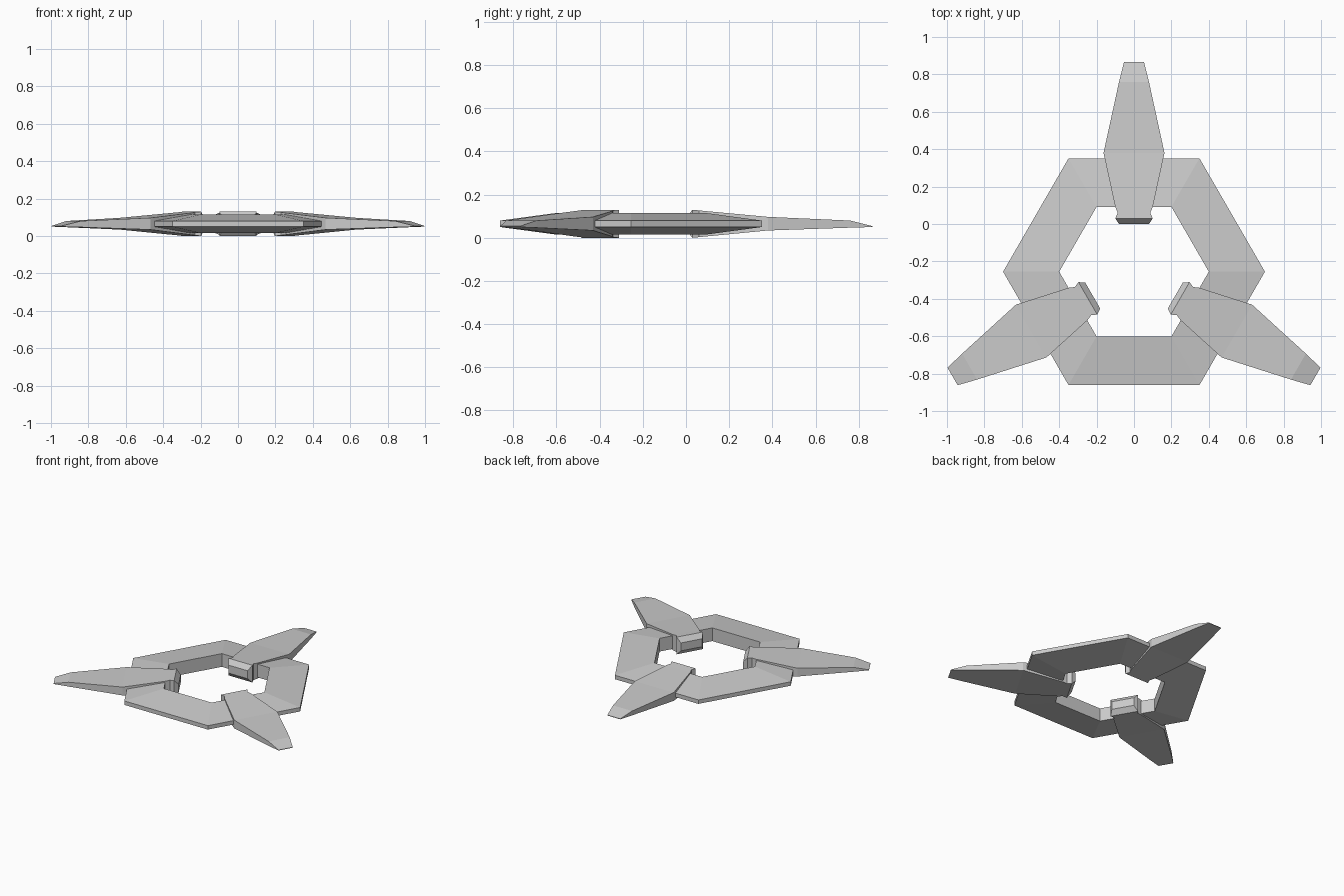
import bpy
import bmesh
from math import radians, cos, sin
from mathutils import Matrix, Vector

if "Cube" in bpy.data.objects:
    bpy.data.objects.remove(bpy.data.objects["Cube"], do_unlink=True)

CENTRE = Vector((0, -0.255, 0))
MID_Z = 0.065

grey = bpy.data.materials.new("plain grey")
grey.use_nodes = True
GREY = (0.6, 0.6, 0.6, 1)
grey.diffuse_color = GREY
grey.node_tree.nodes["Principled BSDF"].inputs["Base Color"].default_value = GREY


def loft(name, sections, closed):
    """Join four-point sections with quads; cap the ends unless closed."""
    bm = bmesh.new()
    rings = [[bm.verts.new(p) for p in s] for s in sections]
    pairs = list(zip(rings, rings[1:]))
    if closed:
        pairs.append((rings[-1], rings[0]))
    else:
        bm.faces.new(rings[0])
        bm.faces.new(rings[-1])
    for a, b in pairs:
        for i in range(4):
            j = (i + 1) % 4
            bm.faces.new((a[i], a[j], b[j], b[i]))
    bmesh.ops.recalc_face_normals(bm, faces=bm.faces)
    mesh = bpy.data.meshes.new(name)
    bm.to_mesh(mesh)
    bm.free()
    mesh.materials.append(grey)
    obj = bpy.data.objects.new(name, mesh)
    obj.location = CENTRE
    bpy.context.collection.objects.link(obj)
    return obj


# Six-sided ring: thick at the inner edge, thin at the outer edge
profile = [(0.4, -0.05), (0.7, -0.015), (0.7, 0.015), (0.4, 0.05)]
ring = [[(r * cos(radians(a)), r * sin(radians(a)), MID_Z + z)
         for r, z in profile] for a in range(0, 360, 60)]
loft("hexagon_ring", ring, True)

# Arm stations: distance out, half width, bottom, top
stations = [
    (0.255, 0.08, 0.035, 0.095),   # chamfered inner end
    (0.285, 0.10, 0.0, 0.13),
    (0.315, 0.087, 0.003, 0.127),  # pinched neck
    (0.345, 0.10, 0.006, 0.124),
    (0.635, 0.163, 0.034, 0.097),  # widest point
    (1.015, 0.08, 0.047, 0.08),
    (1.12, 0.054, 0.05, 0.054),    # sloped tip
]
for name, angle in (("back_arm", 0), ("right_arm", 120), ("left_arm", 240)):
    turn = Matrix.Rotation(radians(angle), 3, "Z")
    arm = [[turn @ Vector(p) for p in
            ((-w, r, lo), (w, r, lo), (w, r, hi), (-w, r, hi))]
           for r, w, lo, hi in stations]
    loft(name, arm, False)
